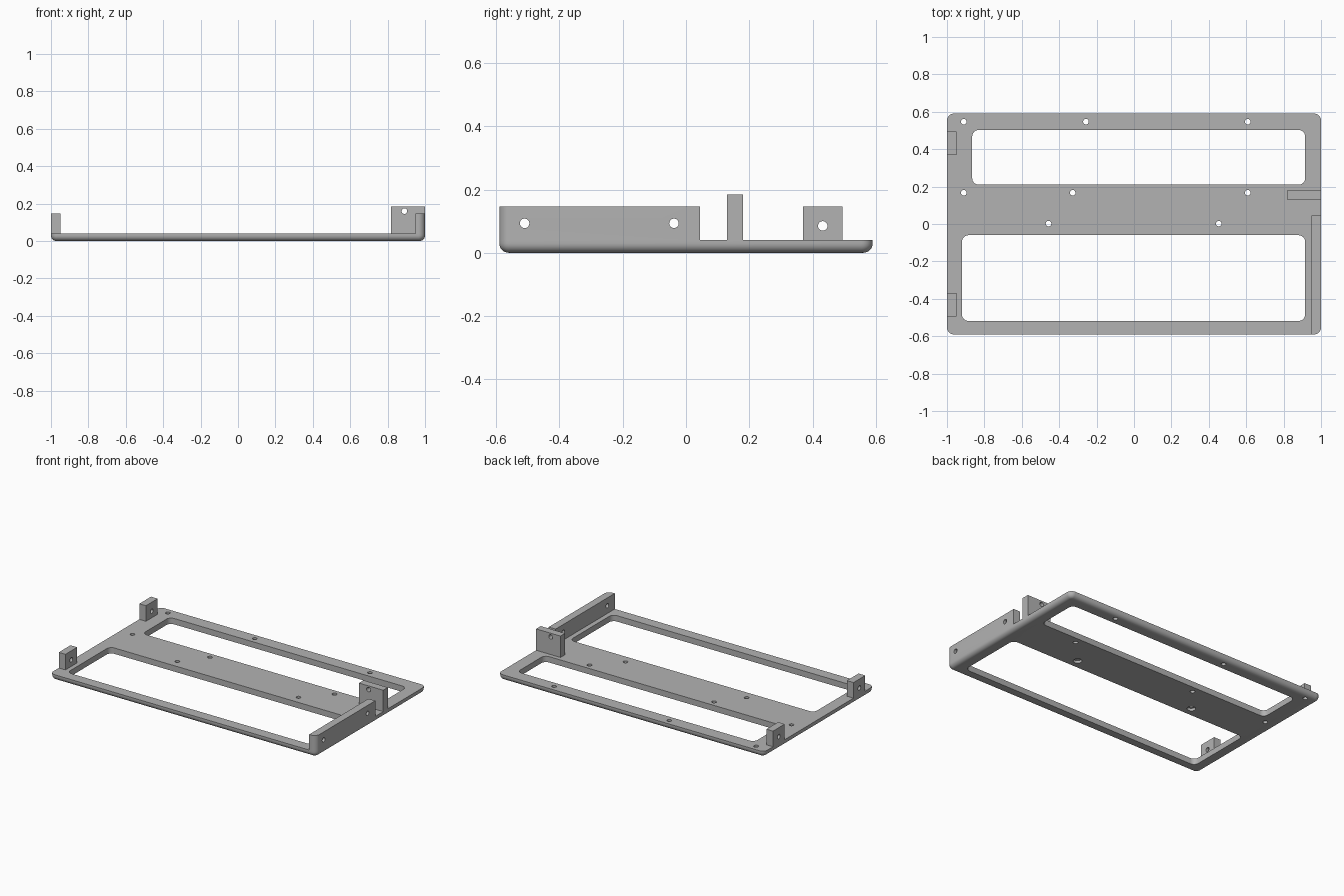
import bpy, bmesh
from math import cos, sin, pi, radians
from mathutils import Matrix, Vector

if "Cube" in bpy.data.objects:
    bpy.data.objects.remove(bpy.data.objects["Cube"], do_unlink=True)

grey = bpy.data.materials.new("plain grey")
grey.use_nodes = True
grey.diffuse_color = (0.45, 0.45, 0.45, 1)
grey.node_tree.nodes["Principled BSDF"].inputs["Base Color"].default_value = grey.diffuse_color

TOP = 0.04      # plate thickness
HOLE = 0.015    # screw hole radius


def rounded(x0, x1, y0, y1, radii, steps=8):
    """Rectangle outline with radii for corners: +x+y, -x+y, -x-y, +x-y."""
    pts = []
    corners = [(x1, y1, -1, -1), (x0, y1, 1, -1), (x0, y0, 1, 1), (x1, y0, -1, 1)]
    for i, ((x, y, sx, sy), r) in enumerate(zip(corners, radii)):
        for k in range(steps + 1 if r else 1):
            a = pi / 2 * (i + k / steps)
            pts.append((x + sx * r + r * cos(a), y + sy * r + r * sin(a))
                       if r else (x, y))
    return pts


def circle(x, y, r, n=24):
    return [(x + r * cos(2 * pi * i / n), y + r * sin(2 * pi * i / n)) for i in range(n)]


def loft(bm, layers, matrix=Matrix()):
    """Closed solid through (outline, z) layers."""
    rings = [[bm.verts.new(matrix @ Vector((x, y, z))) for x, y in pts] for pts, z in layers]
    for a, b in zip(rings, rings[1:]):
        n = len(a)
        for i in range(n):
            j = (i + 1) % n
            bm.faces.new((a[i], a[j], b[j], b[i]))
    bm.faces.new(rings[0][::-1])
    bm.faces.new(rings[-1])


def make_object(name, bm):
    bmesh.ops.recalc_face_normals(bm, faces=bm.faces)
    mesh = bpy.data.meshes.new(name)
    bm.to_mesh(mesh)
    bm.free()
    mesh.materials.append(grey)
    obj = bpy.data.objects.new(name, mesh)
    bpy.context.collection.objects.link(obj)
    return obj


def cut(obj, bm):
    """Subtract the solids in bm, then smooth the round parts."""
    cutter = make_object("cutter", bm)
    cutter.hide_render = True
    mod = obj.modifiers.new("holes", "BOOLEAN")
    mod.operation = "DIFFERENCE"
    mod.solver = "EXACT"
    mod.object = cutter
    bpy.ops.object.select_all(action="DESELECT")
    bpy.context.view_layer.objects.active = obj
    obj.select_set(True)
    bpy.ops.object.modifier_apply(modifier=mod.name)
    bpy.data.objects.remove(cutter, do_unlink=True)
    bpy.ops.object.shade_smooth_by_angle(angle=radians(30))


# Base plate with a rounded lower rim
bm = bmesh.new()
layers = []
fillet, corner = 0.03, 0.036
for k in range(7):
    a = pi / 2 * k / 6
    d = fillet * (1 - sin(a))
    layers.append((rounded(-1 + d, 1 - d, -0.59 + d, 0.59 - d, [corner - d] * 4),
                   fillet * (1 - cos(a))))
layers.append((rounded(-1, 1, -0.59, 0.59, [corner] * 4), TOP))
loft(bm, layers)
plate = make_object("base_plate", bm)

# Two windows, screw holes and two counterbored holes
bm = bmesh.new()
for x0, x1, y0, y1 in ((-0.865, 0.915, 0.21, 0.503), (-0.92, 0.915, -0.518, -0.06)):
    outline = rounded(x0, x1, y0, y1, [0.035] * 4)
    loft(bm, [(outline, -0.1), (outline, 0.1)])
for y, xs in ((0.547, (-0.91, -0.257, 0.608)), (0.167, (-0.91, -0.328, 0.608))):
    for x in xs:
        loft(bm, [(circle(x, y, HOLE), -0.1), (circle(x, y, HOLE), 0.1)])
for x in (-0.457, 0.453):
    wide, narrow = circle(x, 0.002, 0.027), circle(x, 0.002, HOLE)
    loft(bm, [(wide, -0.1), (wide, 0.018), (narrow, 0.018), (narrow, 0.1)])
cut(plate, bm)


def bracket(name, outline, height, holes, axis):
    """Upright block on the plate, drilled along the given axis."""
    bm = bmesh.new()
    loft(bm, [(outline, TOP), (outline, height)])
    obj = make_object(name, bm)
    bm = bmesh.new()
    turn = Matrix.Rotation(pi / 2, 4, "Y" if axis == "X" else "X")
    for x, y, z in holes:
        loft(bm, [(circle(0, 0, HOLE), -0.2), (circle(0, 0, HOLE), 0.2)],
             Matrix.Translation((x, y, z)) @ turn)
    cut(obj, bm)


# Long side wall, following the plate corner at the front
bracket("side_wall", rounded(0.948, 1, -0.59, 0.045, [0, 0, 0, corner]), 0.146,
        [(0.97, -0.51, 0.093), (0.97, -0.038, 0.093)], "X")

# Small tabs on the opposite side
for name, y in (("rear_tab", 0.432), ("front_tab", -0.432)):
    bracket(name, rounded(-1, -0.95, y - 0.063, y + 0.063, [0] * 4), 0.146,
            [(-0.97, y, 0.085)], "X")

# Tall cross tab
bracket("cross_tab", rounded(0.817, 1, 0.13, 0.18, [0] * 4), 0.185,
        [(0.89, 0.155, 0.16)], "Y")
